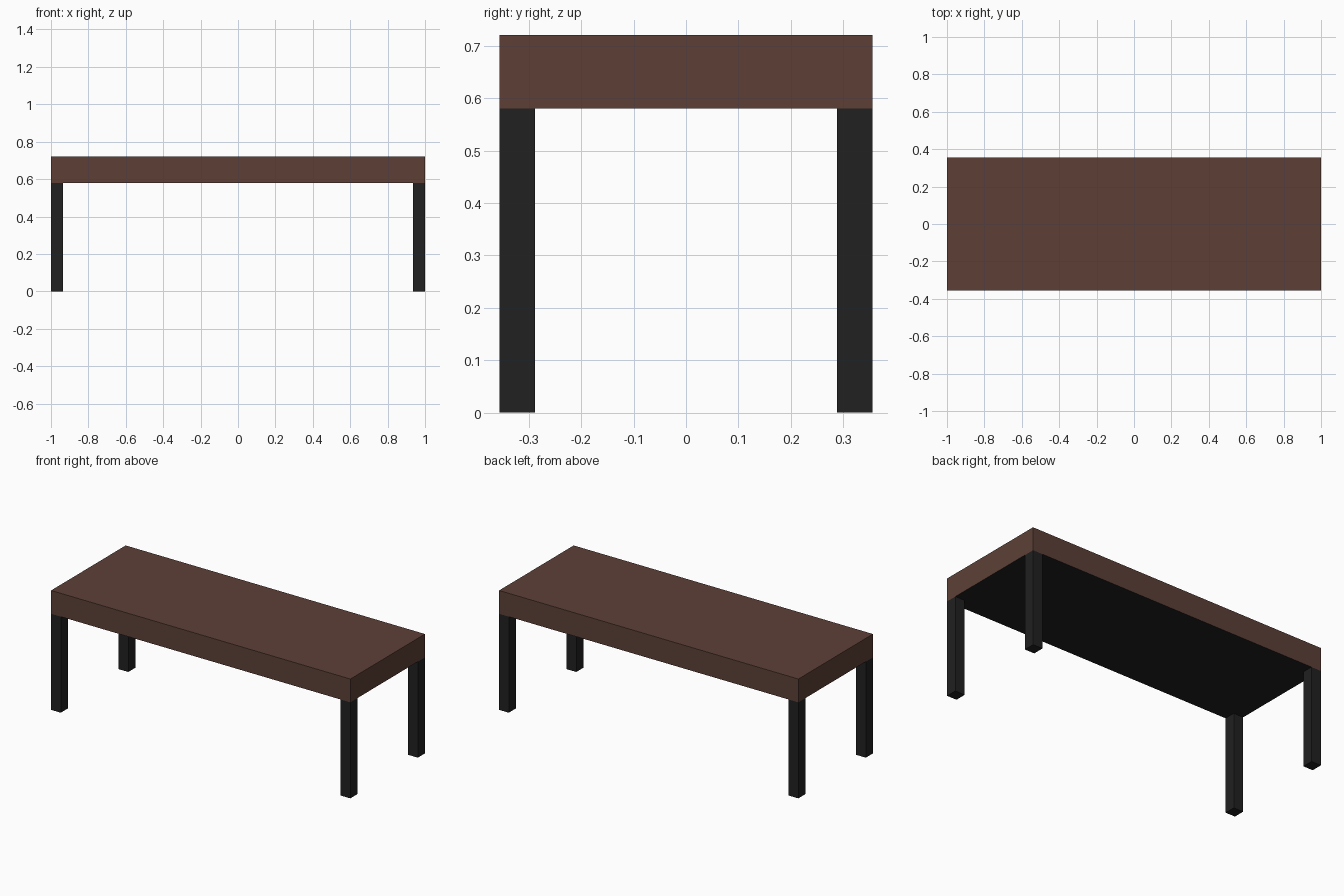
import bpy

if "Cube" in bpy.data.objects:
    bpy.data.objects.remove(bpy.data.objects["Cube"])

BROWN = (0.109, 0.051, 0.038, 1)
BLACK = (0.015, 0.015, 0.015, 1)
HALF_Y, TOP_Z, UNDER_Z = 0.356, 0.721, 0.58
LEG_X, LEG_Y = 0.065, 0.068


def material(name, color):
    mat = bpy.data.materials.new(name)
    mat.diffuse_color = color
    mat.use_nodes = True
    mat.node_tree.nodes["Principled BSDF"].inputs["Base Color"].default_value = mat.diffuse_color
    return mat


def box(name, center, size, mat):
    bpy.ops.mesh.primitive_cube_add(size=1, location=center)
    ob = bpy.context.object
    ob.name = name
    ob.scale = size
    bpy.ops.object.transform_apply(location=False, rotation=False, scale=True)
    ob.data.materials.append(mat)
    return ob


wood = material("brown_wood", BROWN)
dark = material("black_paint", BLACK)

# Thick tabletop with a dark underside
top = box("tabletop", (0, 0, (TOP_Z + UNDER_Z) / 2),
          (2, HALF_Y * 2, TOP_Z - UNDER_Z), wood)
top.data.materials.append(dark)
for face in top.data.polygons:
    if face.normal.z < -0.5:
        face.material_index = 1

# Four square legs flush with the corners
for x_name, sx in (("left", -1), ("right", 1)):
    for y_name, sy in (("front", -1), ("back", 1)):
        box(f"{y_name}_{x_name}_leg",
            (sx * (1 - LEG_X / 2), sy * (HALF_Y - LEG_Y / 2), UNDER_Z / 2),
            (LEG_X, LEG_Y, UNDER_Z), dark)
